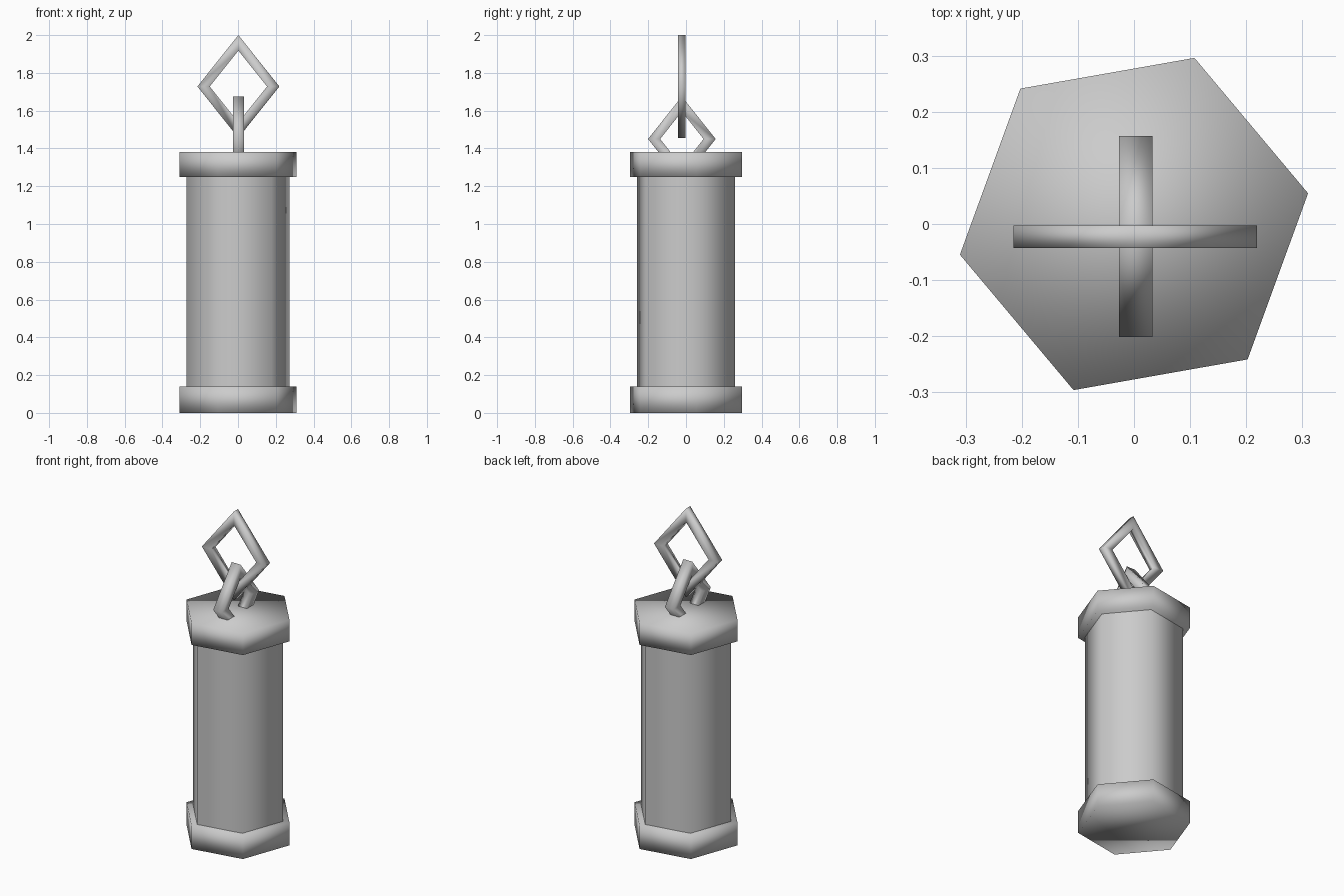
import bpy, bmesh, math

if "Cube" in bpy.data.objects:
    bpy.data.objects.remove(bpy.data.objects["Cube"])

grey = bpy.data.materials.new("plain grey")
grey.diffuse_color = (0.6, 0.6, 0.6, 1)
grey.use_nodes = True
grey.node_tree.nodes["Principled BSDF"].inputs["Base Color"].default_value = grey.diffuse_color


def finish(bm, name):
    bmesh.ops.recalc_face_normals(bm, faces=bm.faces[:])
    for f in bm.faces:
        f.smooth = True
    mesh = bpy.data.meshes.new(name)
    bm.to_mesh(mesh)
    bm.free()
    mesh.materials.append(grey)
    obj = bpy.data.objects.new(name, mesh)
    bpy.context.collection.objects.link(obj)
    return obj


def hex_prism(name, radius, z0, z1, capped):
    bm = bmesh.new()
    rings = []
    for z in (z0, z1):
        rings.append([bm.verts.new((radius * math.cos(math.radians(10 + 60 * i)),
                                    radius * math.sin(math.radians(10 + 60 * i)), z))
                      for i in range(6)])
    low, high = rings
    for i in range(6):
        j = (i + 1) % 6
        bm.faces.new((low[i], low[j], high[j], high[i]))
    if capped:
        bm.faces.new(low[::-1])
        bm.faces.new(high)
    return finish(bm, name)


def diamond_link(name, centre, outer, inner, depth, along_x):
    """Four-cornered ring with a rectangular section, standing upright."""
    bm = bmesh.new()
    corners = []
    for cw, cz in ((1, 0), (0, 1), (-1, 0), (0, -1)):
        section = []
        for (w, h), d in ((outer, -1), (outer, 1), (inner, 1), (inner, -1)):
            u, v = cw * w, d * depth / 2
            x, y = (u, v) if along_x else (v, u)
            section.append(bm.verts.new((centre[0] + x, centre[1] + y, centre[2] + cz * h)))
        corners.append(section)
    for i in range(4):
        a, b = corners[i], corners[(i + 1) % 4]
        for k in range(4):
            m = (k + 1) % 4
            bm.faces.new((a[k], a[m], b[m], b[k]))
    return finish(bm, name)


# Hexagonal body and its two end caps
hex_prism("body", 0.277, 0.07, 1.32, False)
hex_prism("bottom_cap", 0.315, 0.0, 0.14, True)
hex_prism("top_cap", 0.315, 1.25, 1.382, True)

# Two interlocked chain links, the lower one sunk into the cap
diamond_link("lower_link", (0.003, -0.022, 1.45), (0.179, 0.225), (0.115, 0.145), 0.06, False)
diamond_link("upper_link", (0.002, -0.023, 1.728), (0.217, 0.272), (0.152, 0.19), 0.04, True)
